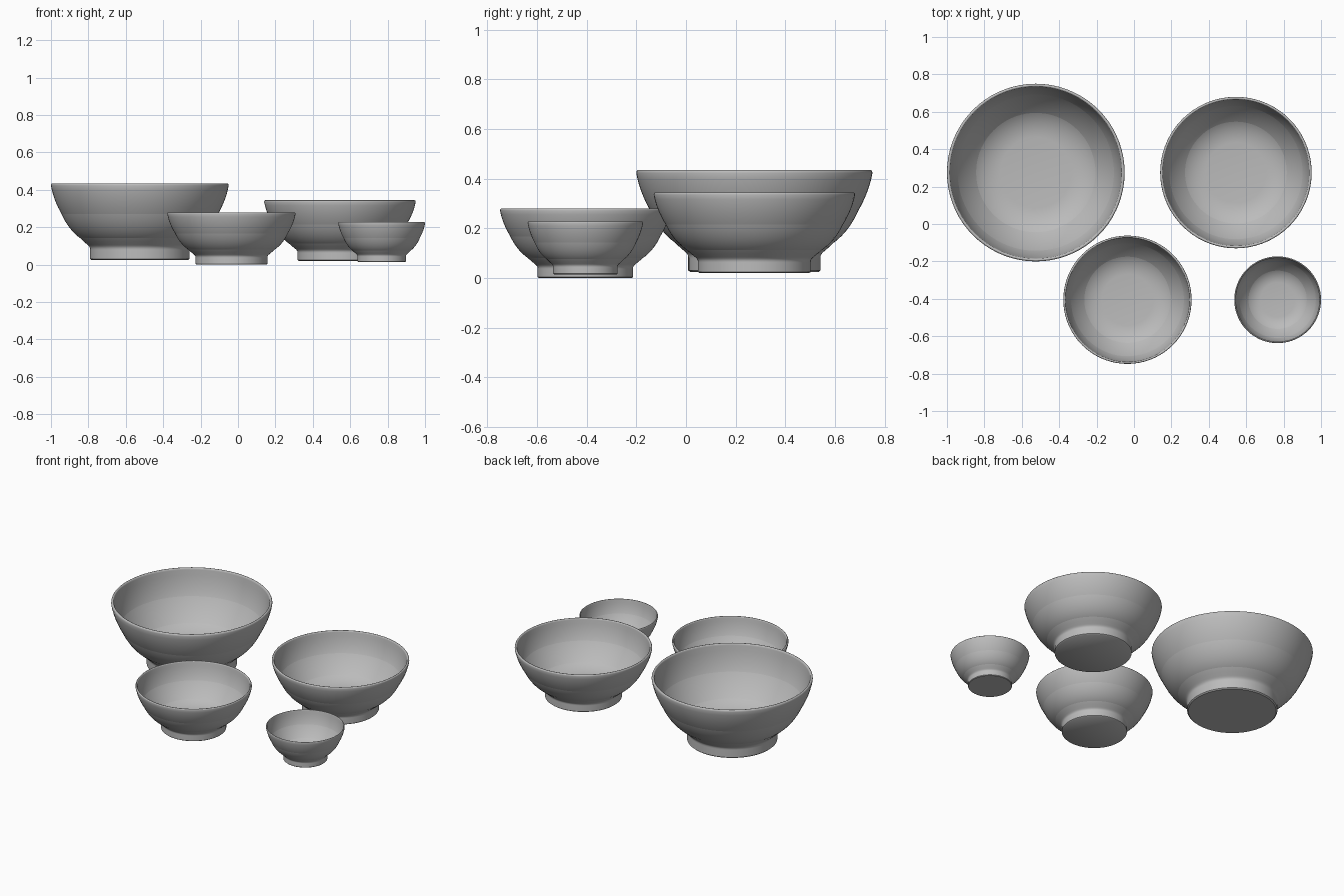
import bpy, bmesh, math
from mathutils import Vector
from mathutils.geometry import interpolate_bezier

cube = bpy.data.objects.get("Cube")
if cube:
    bpy.data.objects.remove(cube, do_unlink=True)

grey = bpy.data.materials.new("grey ceramic")
grey.use_nodes = True
grey.diffuse_color = (0.5, 0.5, 0.5, 1)
grey.node_tree.nodes["Principled BSDF"].inputs["Base Color"].default_value = grey.diffuse_color


def curve(points, steps):
    return interpolate_bezier(*[Vector((r, 0, h)) for r, h in points], steps)


def bowl_profile():
    """Radius and height of a bowl, both as fractions of its full size."""
    # Flat base and straight foot with a softened lower edge
    foot = [Vector((r, 0, h)) for r, h in ((0, 0), (0.545, 0), (0.56, 0.015), (0.56, 0.13))]
    # Fillet above the foot, then the flaring outer wall
    fillet = curve([(0.56, 0.14), (0.56, 0.165), (0.57, 0.18), (0.59, 0.2)], 5)
    outer = curve([(0.59, 0.2), (0.78, 0.38), (0.96, 0.68), (1, 0.97)], 16)[1:]
    # Rounded lip, then the inner wall down to the floor
    lip = curve([(1, 0.97), (1, 1.01), (0.965, 1.01), (0.965, 0.97)], 7)[1:]
    inner = curve([(0.965, 0.97), (0.92, 0.55), (0.74, 0.2), (0.4, 0.175)], 18)[1:]
    return foot + fillet + outer + lip + inner + [Vector((0, 0, 0.17))]


def make_bowl(name, x, y, z, radius, height):
    bm = bmesh.new()
    verts = [bm.verts.new((p.x * radius, 0, p.z * height)) for p in bowl_profile()]
    edges = [bm.edges.new(pair) for pair in zip(verts, verts[1:])]
    bmesh.ops.spin(bm, geom=verts + edges, cent=(0, 0, 0), axis=(0, 0, 1),
                   angle=math.tau, steps=72, use_duplicate=False)
    bmesh.ops.remove_doubles(bm, verts=bm.verts, dist=0.0001)
    bmesh.ops.recalc_face_normals(bm, faces=bm.faces)
    mesh = bpy.data.meshes.new(name)
    bm.to_mesh(mesh)
    bm.free()
    mesh.materials.append(grey)
    bowl = bpy.data.objects.new(name, mesh)
    bowl.location = (x, y, z)
    bpy.context.collection.objects.link(bowl)
    bpy.ops.object.select_all(action='DESELECT')
    bowl.select_set(True)
    bpy.context.view_layer.objects.active = bowl
    bpy.ops.object.shade_smooth_by_angle(angle=math.radians(40))


# Four nesting sizes, set out side by side
make_bowl("largest_bowl", -0.525, 0.275, 0.025, 0.475, 0.41)
make_bowl("large_bowl", 0.545, 0.275, 0.02, 0.405, 0.325)
make_bowl("medium_bowl", -0.035, -0.405, 0, 0.343, 0.28)
make_bowl("small_bowl", 0.768, -0.405, 0.015, 0.232, 0.213)
